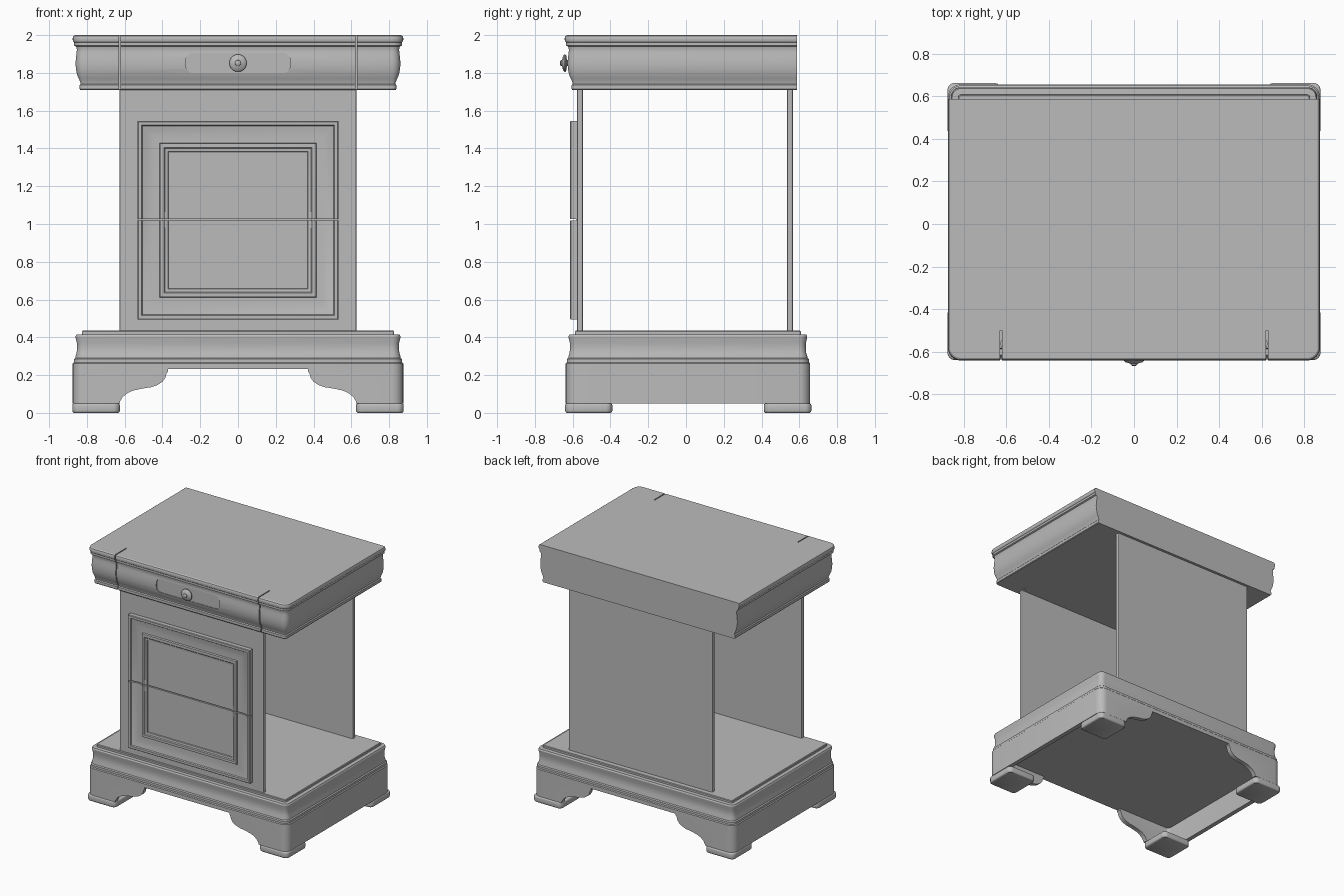
import bpy, bmesh, math
from mathutils import Vector

cube = bpy.data.objects.get("Cube")
if cube:
    bpy.data.objects.remove(cube)

grey = bpy.data.materials.new("plain grey")
grey.use_nodes = True
COLOUR = (0.5, 0.5, 0.5, 1)
grey.diffuse_color = COLOUR
grey.node_tree.nodes["Principled BSDF"].inputs["Base Color"].default_value = COLOUR


def rounded_rect(x0, x1, y0, y1, r=0.0, r_far=None, steps=6):
    """Outline with radius r; r_far is the radius at the y1 side."""
    r_far = r if r_far is None else r_far
    pts = []
    for cx, cy, sx, sy, start, rad in (
            (x1, y1, -1, -1, 0, r_far), (x0, y1, 1, -1, 90, r_far),
            (x0, y0, 1, 1, 180, r), (x1, y0, -1, 1, 270, r)):
        for i in range(steps + 1 if rad else 1):
            a = math.radians(start + 90 * i / steps)
            pts.append((cx + sx * rad + rad * math.cos(a),
                        cy + sy * rad + rad * math.sin(a)))
    return pts


def level(pts, z):
    return [(x, y, z) for x, y in pts]


def upright(pts, y):
    return [(x, y, z) for x, z in pts]


def loft(name, rings, closed=False):
    """Skin a list of matching rings, capped or closed into a loop."""
    bm = bmesh.new()
    rows = [[bm.verts.new(p) for p in ring] for ring in rings]
    pairs = list(zip(rows, rows[1:]))
    if closed:
        pairs.append((rows[-1], rows[0]))
    else:
        bm.faces.new(rows[0])
        bm.faces.new(rows[-1])
    for a, b in pairs:
        for i in range(len(a)):
            j = (i + 1) % len(a)
            bm.faces.new((a[i], a[j], b[j], b[i]))
    bmesh.ops.recalc_face_normals(bm, faces=bm.faces)
    mesh = bpy.data.meshes.new(name)
    bm.to_mesh(mesh)
    bm.free()
    mesh.materials.append(grey)
    ob = bpy.data.objects.new(name, mesh)
    bpy.context.collection.objects.link(ob)
    return ob


def box(name, x0, x1, y0, y1, z0, z1):
    rect = rounded_rect(x0, x1, y0, y1)
    return loft(name, [level(rect, z0), level(rect, z1)])


def activate(ob):
    bpy.ops.object.select_all(action='DESELECT')
    ob.select_set(True)
    bpy.context.view_layer.objects.active = ob


def cut(ob, cutter):
    mod = ob.modifiers.new("cut", 'BOOLEAN')
    mod.operation, mod.solver, mod.object = 'DIFFERENCE', 'EXACT', cutter
    activate(ob)
    bpy.ops.object.modifier_apply(modifier=mod.name)
    bpy.data.objects.remove(cutter)


def smooth(ob, angle=30):
    activate(ob)
    bpy.ops.object.shade_smooth_by_angle(angle=math.radians(angle))


# Moulded top with a flat back: (inset, height)
top_profile = [(.04, 1.71), (.036, 1.715), (.036, 1.735), (.042, 1.742), (.04, 1.752),
               (.032, 1.77), (.023, 1.79), (.017, 1.82), (.015, 1.85), (.017, 1.88),
               (.021, 1.91), (.022, 1.925), (.018, 1.94), (.007, 1.945), (.007, 1.962),
               (.002, 1.967), (0, 1.975), (0, 1.985), (.004, 1.995), (.012, 2.0)]
top = loft("moulded_top", [
    level(rounded_rect(-.875 + d, .875 - d, -.642 + d, .588, .06 - d, 0), z)
    for d, z in top_profile])

# Seams at the drawer ends and the recess behind the knob
for x in (-.625, .625):
    cut(top, box("seam_cutter", x - .004, x + .004, -.8, -.5, 1.6, 2.1))
plate = rounded_rect(-.275, .275, 1.8, 1.905, .035)
cut(top, loft("recess_cutter", [upright(plate, -.8), upright(plate, -.617)]))
smooth(top)

# Drawer knob: (radius, depth)
knob_profile = [(.018, -.61), (.016, -.63), (.04, -.634), (.046, -.638), (.046, -.643),
                (.04, -.65), (.022, -.655), (.016, -.657), (.015, -.663), (.008, -.667)]
knob = loft("drawer_knob", [
    [(r * math.cos(math.tau * i / 24), y, 1.852 + r * math.sin(math.tau * i / 24))
     for i in range(24)] for r, y in knob_profile])
smooth(knob, 40)

# Front and back panels
for name, y0, y1 in (("front_panel", -.578, -.546), ("back_panel", .536, .567)):
    rect = rounded_rect(-.627, .627, y0, y1, .008, steps=2)
    loft(name, [level(rect, .43), level(rect, 1.715)])

# Framed door made of nested steps: (inset, depth), split by a groove
door_profile = [(0, -.57), (0, -.61), (.004, -.614), (.022, -.614), (.027, -.606),
                (.05, -.599), (.08, -.596), (.117, -.597), (.12, -.611), (.14, -.612),
                (.146, -.606), (.162, -.603), (.164, -.597)]
door = loft("framed_door", [
    upright(rounded_rect(-.532 + d, .532 - d, .494 + d, 1.545 - d), y)
    for d, y in door_profile])
cut(door, box("groove_cutter", -.7, .7, -.7, -.583, 1.018, 1.026))
smooth(door, 25)


# Base moulding
def base_rect(d, r=.06):
    return rounded_rect(-.875 + d, .875 - d, -.637 + d, .657 - d, max(r - d, .01))


base_profile = [(0, .232), (0, .262), (.006, .268), (.006, .285), (.014, .291), (.015, .30),
                (.021, .32), (.023, .345), (.022, .37), (.016, .395), (.015, .405),
                (.02, .415), (.049, .416), (.049, .43), (.053, .435)]
base = loft("base_moulding", [level(base_rect(d), z) for d, z in base_profile])
smooth(base)

# Plinth wall with a scalloped opening at front and back
plinth = loft("plinth", [level(base_rect(d), z) for d, z in
                         ((0, .05), (0, .233), (.035, .233), (.035, .05))], closed=True)
scallop = [(.625, .03), (.625, .06), (.61, .085), (.585, .105), (.555, .118), (.51, .128),
           (.46, .136), (.425, .148), (.4, .165), (.385, .185), (.378, .21), (.37, .22),
           (.37, .232)]
outline = scallop + [(-x, z) for x, z in reversed(scallop)]
cut(plinth, loft("scallop_cutter", [upright(outline, -.9), upright(outline, .9)]))
smooth(plinth)

# Foot pads
foot_profile = [(.008, 0), (.002, .005), (0, .012), (0, .04), (.002, .046), (.008, .05)]
for side, sx in (("left", 1), ("right", -1)):
    for end, y0, y1 in (("front", -.64, -.39), ("back", .412, .664)):
        x0, x1 = sorted((sx * .625, sx * .877))
        foot = loft(f"{end}_{side}_foot", [
            level(rounded_rect(x0 + d, x1 - d, y0 + d, y1 - d, .035 - d), z)
            for d, z in foot_profile])
        smooth(foot, 40)
